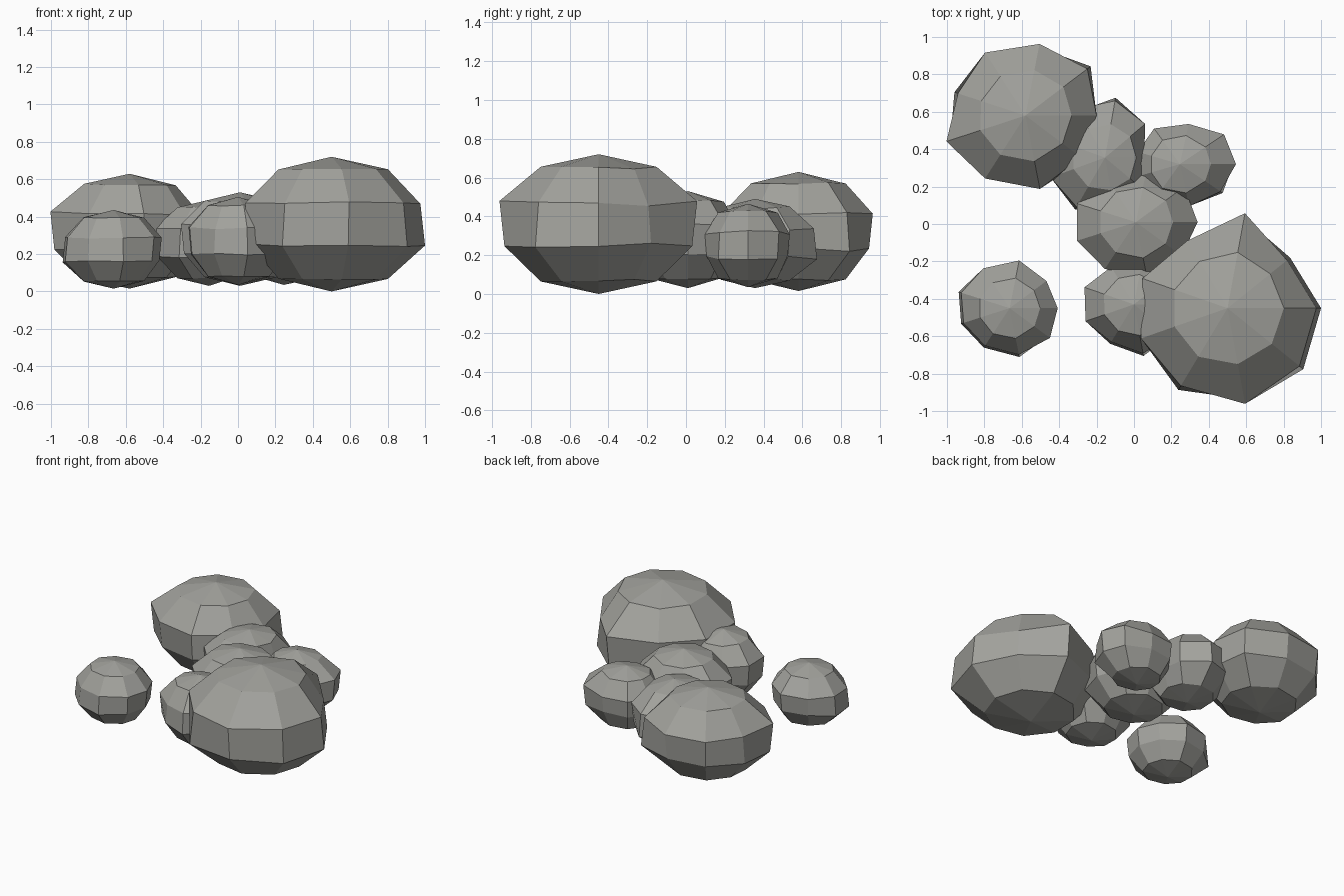
import bpy, bmesh, math

if "Cube" in bpy.data.objects:
    bpy.data.objects.remove(bpy.data.objects["Cube"])

# one weathered stone colour
stone = bpy.data.materials.new("grey_stone")
stone.diffuse_color = (0.36, 0.36, 0.335, 1)
stone.use_nodes = True
stone.node_tree.nodes["Principled BSDF"].inputs["Base Color"].default_value = stone.diffuse_color

SEGS, RINGS = 9, 5


def boulder(name, centre, half_h, radius, squash, girth):
    """Nine-sided, five-band lump. girth = radius of each side at its waist;
    negative means the lower waist ring bulges more than the upper one."""
    bm = bmesh.new()
    top = bm.verts.new((0, 0, half_h))
    rings = []
    for k in range(1, RINGS):
        polar = math.pi * k / RINGS
        ring = []
        for i, g in enumerate(girth):
            a = 2 * math.pi * i / SEGS
            a = math.atan2(math.sin(a) * squash, math.cos(a))
            f = abs(g) / (radius * math.sin(math.radians(72)))
            if k in (1, 4):                       # cap rings stay near average
                f = 1 + (f - 1) * 0.2
            elif (k == 2) == (g < 0):             # the narrower waist ring
                f *= 0.95
            r = radius * math.sin(polar) * f
            ring.append(bm.verts.new((r * math.cos(a), r * math.sin(a),
                                      half_h * math.cos(polar) * f)))
        rings.append(ring)
    bottom = bm.verts.new((0, 0, -half_h))
    for i in range(SEGS):
        j = (i + 1) % SEGS
        bm.faces.new((top, rings[0][i], rings[0][j]))
        for u, l in zip(rings, rings[1:]):
            bm.faces.new((u[i], l[i], l[j], u[j]))
        bm.faces.new((bottom, rings[-1][j], rings[-1][i]))
    bmesh.ops.recalc_face_normals(bm, faces=bm.faces)
    mesh = bpy.data.meshes.new(name)
    bm.to_mesh(mesh)
    bm.free()
    mesh.materials.append(stone)
    ob = bpy.data.objects.new(name, mesh)
    ob.location = centre
    bpy.context.collection.objects.link(ob)


# the two big boulders
boulder("largest_boulder", (0.50, -0.45, 0.36), 0.36, 0.51, 0.96,
        [-.50, -.43, .516, .42, .482, .49, -.51, .52, -.52])
boulder("back_left_boulder", (-0.58, 0.58, 0.322), 0.307, 0.425, 0.9,
        [.38, -.436, .39, .40, -.40, .445, .40, .40, -.39])

# lone rock at front left
boulder("lone_rock", (-0.665, -0.45, 0.225), 0.21, 0.28, 0.88,
        [.257, .245, .26, .255, -.286, -.272, -.252, -.266, .268])

# rocks packed between the big boulders
boulder("middle_rock", (0.01, 0.01, 0.28), 0.25, 0.335, 0.87,
        [.33, .32, .26, .28, .33, .33, .30, .31, -.32])
boulder("back_rock", (-0.155, 0.355, 0.26), 0.23, 0.30, 1.0,
        [.21, .28, -.325, .30, .29, .31, -.32, .29, .28])
boulder("back_right_rock", (0.245, 0.32, 0.25), 0.215, 0.275, 0.8,
        [.30, .285, .22, .235, .235, .24, .24, .23, -.276])
boulder("front_rock", (0.0, -0.43, 0.27), 0.235, 0.285, 0.95,
        [.27, .27, .235, .235, .28, .274, -.246, -.28, .27])
